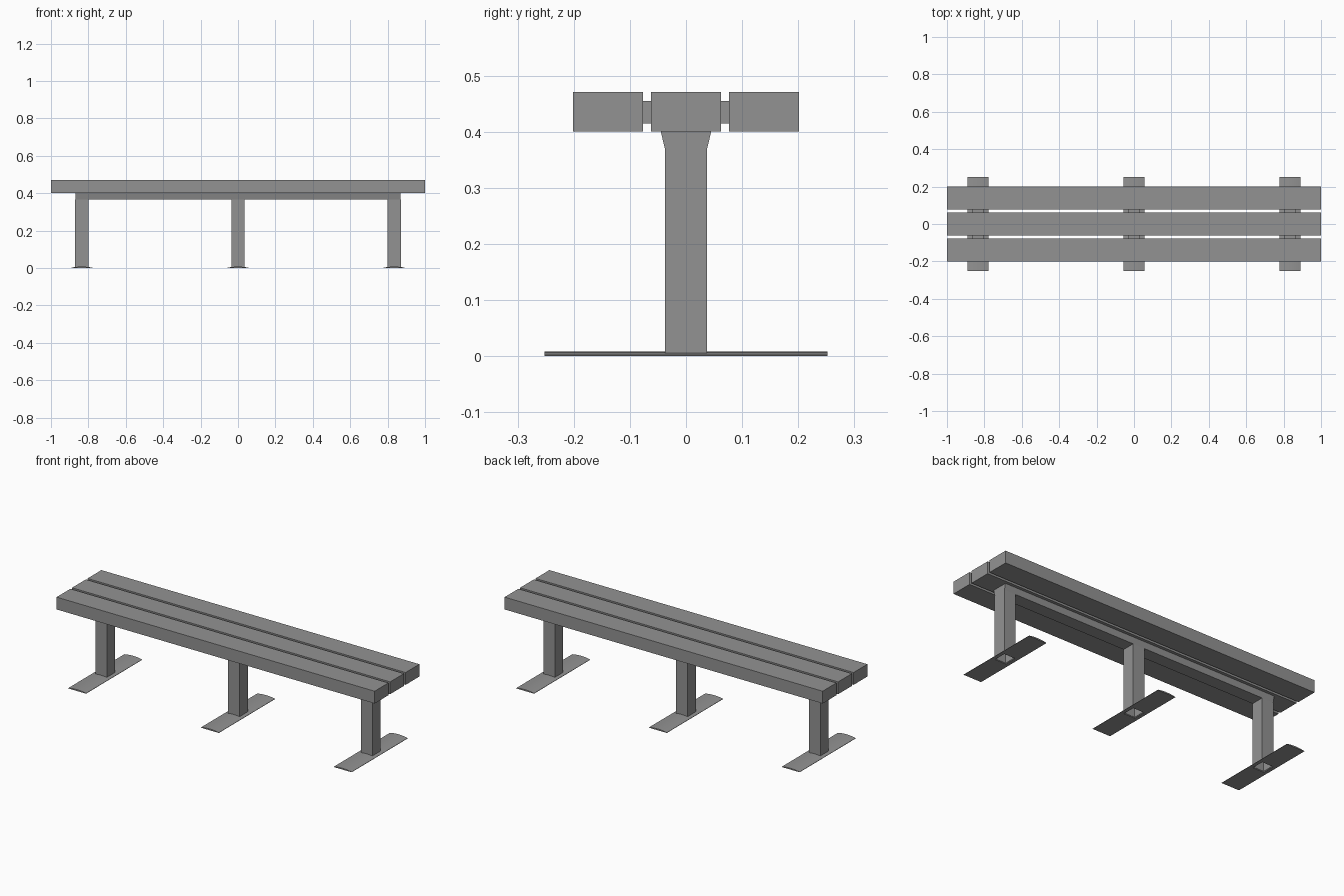
import bpy, bmesh

if "Cube" in bpy.data.objects:
    bpy.data.objects.remove(bpy.data.objects["Cube"])

LEG_X = (-0.835, 0.0, 0.835)

# Dark grey finish shared by every part
grey = bpy.data.materials.new("dark_grey")
grey.diffuse_color = (0.29, 0.29, 0.29, 1)
grey.use_nodes = True
grey.node_tree.nodes["Principled BSDF"].inputs["Base Color"].default_value = grey.diffuse_color


def finish(name, bm):
    bmesh.ops.recalc_face_normals(bm, faces=bm.faces)
    mesh = bpy.data.meshes.new(name)
    bm.to_mesh(mesh)
    bm.free()
    mesh.materials.append(grey)
    ob = bpy.data.objects.new(name, mesh)
    bpy.context.collection.objects.link(ob)
    return ob


def extrude_up(bm, faces, vec):
    ext = bmesh.ops.extrude_face_region(bm, geom=faces, use_keep_orig=True)
    moved = [g for g in ext["geom"] if isinstance(g, bmesh.types.BMVert)]
    bmesh.ops.translate(bm, verts=moved, vec=vec)
    return moved


def box(name, lo, hi, open_bottom=False):
    bm = bmesh.new()
    bmesh.ops.create_cube(bm, size=1)
    for v in bm.verts:
        v.co = [(a + b) / 2 + c * (b - a) for a, b, c in zip(lo, hi, v.co)]
    if open_bottom:
        bm.normal_update()
        down = [f for f in bm.faces if f.normal.z < -0.9]
        bmesh.ops.delete(bm, geom=down, context='FACES_ONLY')
    return finish(name, bm)


# Three seat planks
for i, y in enumerate((-0.139, 0.0, 0.139)):
    box(f"seat_plank_{i + 1}", (-1, y - 0.062, 0.4005), (1, y + 0.062, 0.4705))

# Long rail under the middle plank, with flared sides
bm = bmesh.new()
section = [(-0.037, 0.367), (0.037, 0.367), (0.045, 0.4005), (-0.045, 0.4005)]
face = bm.faces.new([bm.verts.new((-0.87, y, z)) for y, z in section])
extrude_up(bm, [face], (1.74, 0, 0))
finish("under_seat_rail", bm)


def foot(name, x0):
    # Flat-bottomed plate with a gently crowned top and a square opening under the leg
    xs = (-0.056, -0.046, -0.035, -0.018, 0, 0.018, 0.035, 0.046, 0.056)
    ys = (-0.252, -0.036, 0.036, 0.252)
    bm = bmesh.new()
    grid = [[bm.verts.new((x, y, 0)) for y in ys] for x in xs]
    for i in range(len(xs) - 1):
        for j in range(len(ys) - 1):
            if j == 1 and 2 <= i <= 5:
                continue
            bm.faces.new((grid[i][j], grid[i + 1][j],
                          grid[i + 1][j + 1], grid[i][j + 1]))
    loose = [v for row in grid for v in row if not v.link_faces]
    bmesh.ops.delete(bm, geom=loose, context='VERTS')
    for v in extrude_up(bm, bm.faces[:], (0, 0, 0.008)):
        v.co.z -= 0.006 * (v.co.x / 0.056) ** 2
    ob = finish(name, bm)
    ob.location.x = x0
    bpy.context.view_layer.objects.active = ob
    ob.select_set(True)
    bpy.ops.object.shade_smooth_by_angle()
    ob.select_set(False)


# Hollow legs, feet and the spacers joining the planks
for n, x in enumerate(LEG_X, 1):
    leg = box(f"leg_{n}", (x - 0.036, -0.037, 0.004), (x + 0.036, 0.037, 0.3675), True)
    wall = leg.modifiers.new("wall", 'SOLIDIFY')
    wall.thickness = 0.004
    wall.offset = -1
    foot(f"foot_{n}", x)
    for side, y in (("front", -0.07), ("back", 0.07)):
        box(f"{side}_spacer_{n}", (x - 0.03, y - 0.009, 0.415), (x + 0.03, y + 0.009, 0.455))
